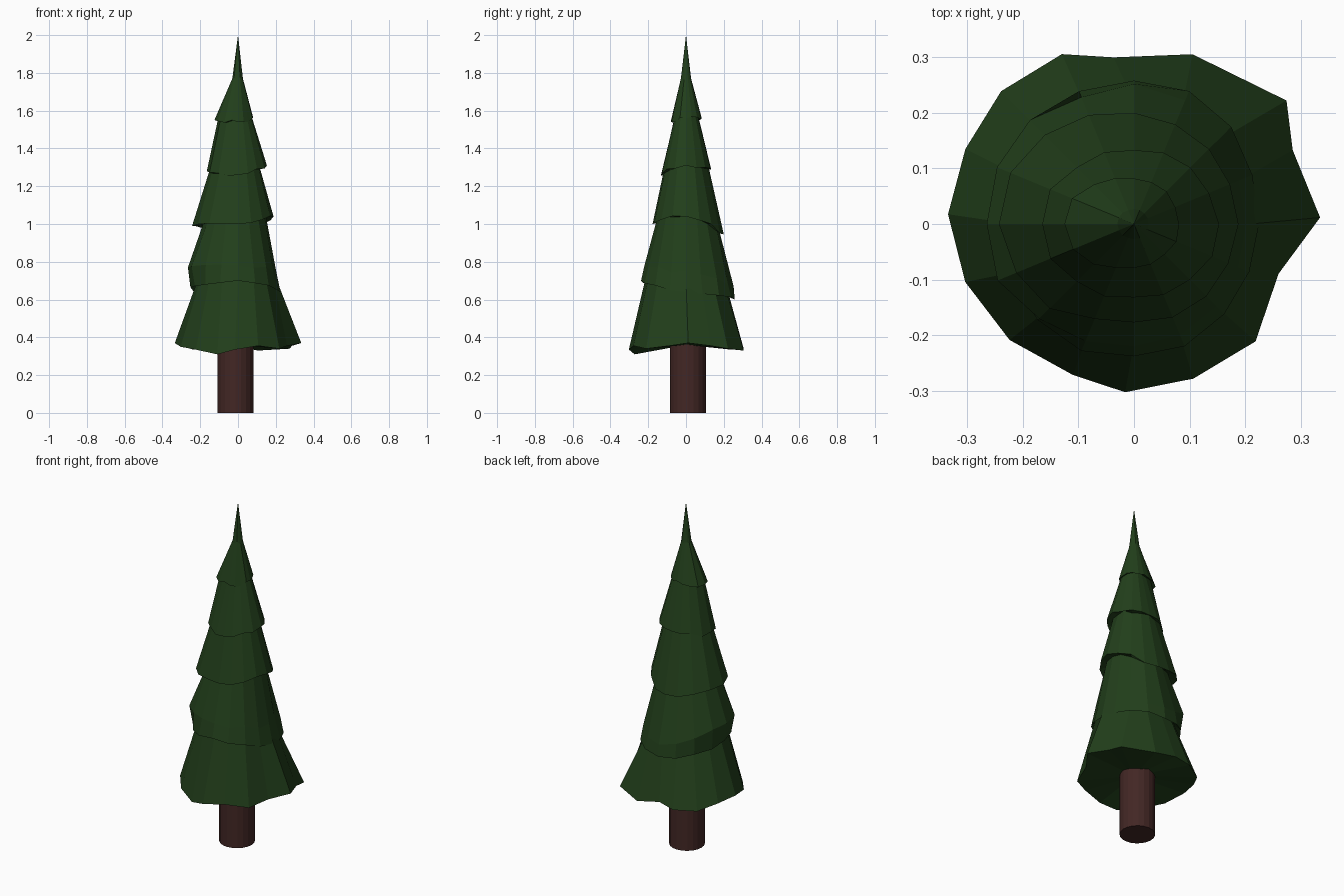
import bpy, bmesh, math, random

if "Cube" in bpy.data.objects:
    bpy.data.objects.remove(bpy.data.objects["Cube"])
random.seed(4)
SIDES = 16


def material(name, color):
    m = bpy.data.materials.new(name)
    m.diffuse_color = (*color, 1)
    m.use_nodes = True
    m.node_tree.nodes["Principled BSDF"].inputs["Base Color"].default_value = m.diffuse_color
    return m


def around(card, i):
    # blend east, north, west, south values smoothly around the ring
    t = i * 4 / SIDES
    k, f = int(t), t - int(t)
    f = (1 - math.cos(math.pi * f)) / 2
    return card[k % 4] * (1 - f) + card[(k + 1) % 4] * f


def ring(radii, heights, jr=0.03, jz=0.01):
    pts = []
    for i in range(SIDES):
        a = 2 * math.pi * i / SIDES
        j = 0 if i % 4 == 0 else 1
        r = around(radii, i) * (1 + j * random.uniform(-jr, jr))
        z = around(heights, i) + j * random.uniform(-jz, jz)
        pts.append((r * math.cos(a), r * math.sin(a), z))
    return pts


# Ragged bottom rim of the lowest skirt: angle, radius, height
rim = [(2, .335, .37), (25, .315, .355), (39, .353, .34), (71, .323, .33),
       (97, .302, .36), (113, .332, .34), (135, .338, .335), (156, .332, .36),
       (177, .335, .37), (199, .321, .35), (223, .306, .335), (248, .293, .31),
       (267, .303, .335), (291, .298, .355), (316, .304, .34), (341, .275, .355)]
rings = [[(r * math.cos(math.radians(a)), r * math.sin(math.radians(a)), z)
          for a, r, z in rim]]

# Alternating skirt tops and overhanging rims, (east, north, west, south)
levels = [
    ((.210, .220, .215, .215), (.69, .65, .70, .71)),
    ((.225, .258, .252, .238), (.64, .60, .665, .70)),
    ((.202, .252, .265, .220), (.75, .67, .77, .78)),
    ((.148, .172, .185, .155), (1.04, .98, 1.0, 1.02)),
    ((.188, .200, .243, .177), (1.04, .945, .99, 1.00)),
    ((.112, .120, .152, .120), (1.31, 1.30, 1.28, 1.27)),
    ((.153, .133, .165, .132), (1.31, 1.29, 1.28, 1.26)),
    ((.075, .065, .107, .065), (1.56, 1.57, 1.55, 1.54)),
    ((.081, .082, .125, .079), (1.56, 1.565, 1.55, 1.54)),
    ((.026, .027, .030, .027), (1.77, 1.77, 1.77, 1.77)),
]
rings += [ring(r, z) for r, z in levels]

# Foliage: one stepped skin closed by a tip and an underside
bm = bmesh.new()
loops = [[bm.verts.new(p) for p in pts] for pts in rings]
base = bm.verts.new((0, 0, .36))
tip = bm.verts.new((0, 0, 2.0))
for i in range(SIDES):
    j = (i + 1) % SIDES
    for lo, hi in zip(loops, loops[1:]):
        bm.faces.new((lo[i], lo[j], hi[j], hi[i]))
    bm.faces.new((loops[0][j], loops[0][i], base))
    bm.faces.new((loops[-1][i], loops[-1][j], tip))
bmesh.ops.recalc_face_normals(bm, faces=bm.faces)
mesh = bpy.data.meshes.new("foliage")
bm.to_mesh(mesh)
bm.free()
foliage = bpy.data.objects.new("foliage", mesh)
bpy.context.collection.objects.link(foliage)
mesh.materials.append(material("dark_green", (.016, .05, .011)))

# Trunk
bpy.ops.mesh.primitive_cylinder_add(vertices=20, radius=.095, depth=.42,
                                    location=(-.014, .011, .21))
trunk = bpy.context.object
trunk.name = "trunk"
trunk.data.materials.append(material("bark", (.055, .02, .018)))
